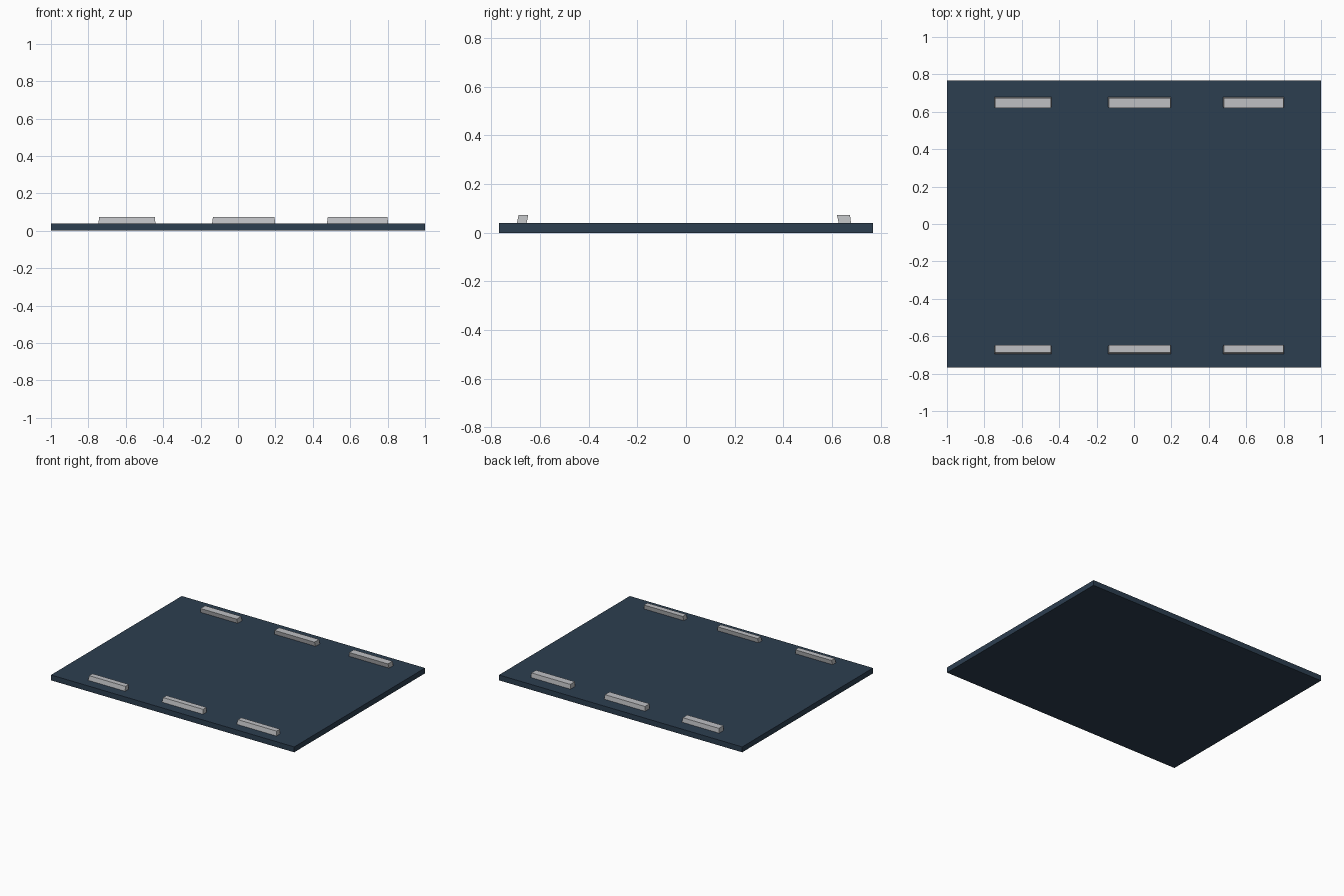
import bpy, bmesh

if "Cube" in bpy.data.objects:
    bpy.data.objects.remove(bpy.data.objects["Cube"])


def material(name, rgb):
    m = bpy.data.materials.new(name)
    m.diffuse_color = (*rgb, 1.0)
    m.use_nodes = True
    m.node_tree.nodes["Principled BSDF"].inputs["Base Color"].default_value = m.diffuse_color
    return m


navy = material("dark slate blue", (0.0252, 0.0482, 0.0802))
silver = material("light grey", (0.52, 0.53, 0.55))


def block(name, bottom, top, z0, z1, mat):
    """Six-sided block from a bottom and a top rectangle (x0, x1, y0, y1)."""
    bm = bmesh.new()
    rings = []
    for (x0, x1, y0, y1), z in ((bottom, z0), (top, z1)):
        rings.append([bm.verts.new((x, y, z))
                      for x, y in ((x0, y0), (x1, y0), (x1, y1), (x0, y1))])
    low, high = rings
    bm.faces.new(low[::-1])
    bm.faces.new(high)
    for i in range(4):
        j = (i + 1) % 4
        bm.faces.new((low[i], low[j], high[j], high[i]))
    mesh = bpy.data.meshes.new(name)
    bm.to_mesh(mesh)
    bm.free()
    mesh.materials.append(mat)
    ob = bpy.data.objects.new(name, mesh)
    bpy.context.collection.objects.link(ob)
    return ob


# Flat base panel
panel = (-1.0, 1.0, -0.768, 0.768)
block("base_panel", panel, panel, 0.0, 0.04, navy)

# Two rows of three slightly skewed bars
spans = {"left": (-0.747, -0.441), "middle": (-0.139, 0.199), "right": (0.475, 0.803)}
rows = {"front": ((-0.695, -0.655), (-0.688, -0.648)),
        "back": ((0.628, 0.678), (0.620, 0.674))}
for row, (y_low, y_high) in rows.items():
    for side, (x0, x1) in spans.items():
        block(f"{row}_{side}_bar", (x0, x1, *y_low),
              (x0 + 0.005, x1 - 0.004, *y_high), 0.038, 0.073, silver)
